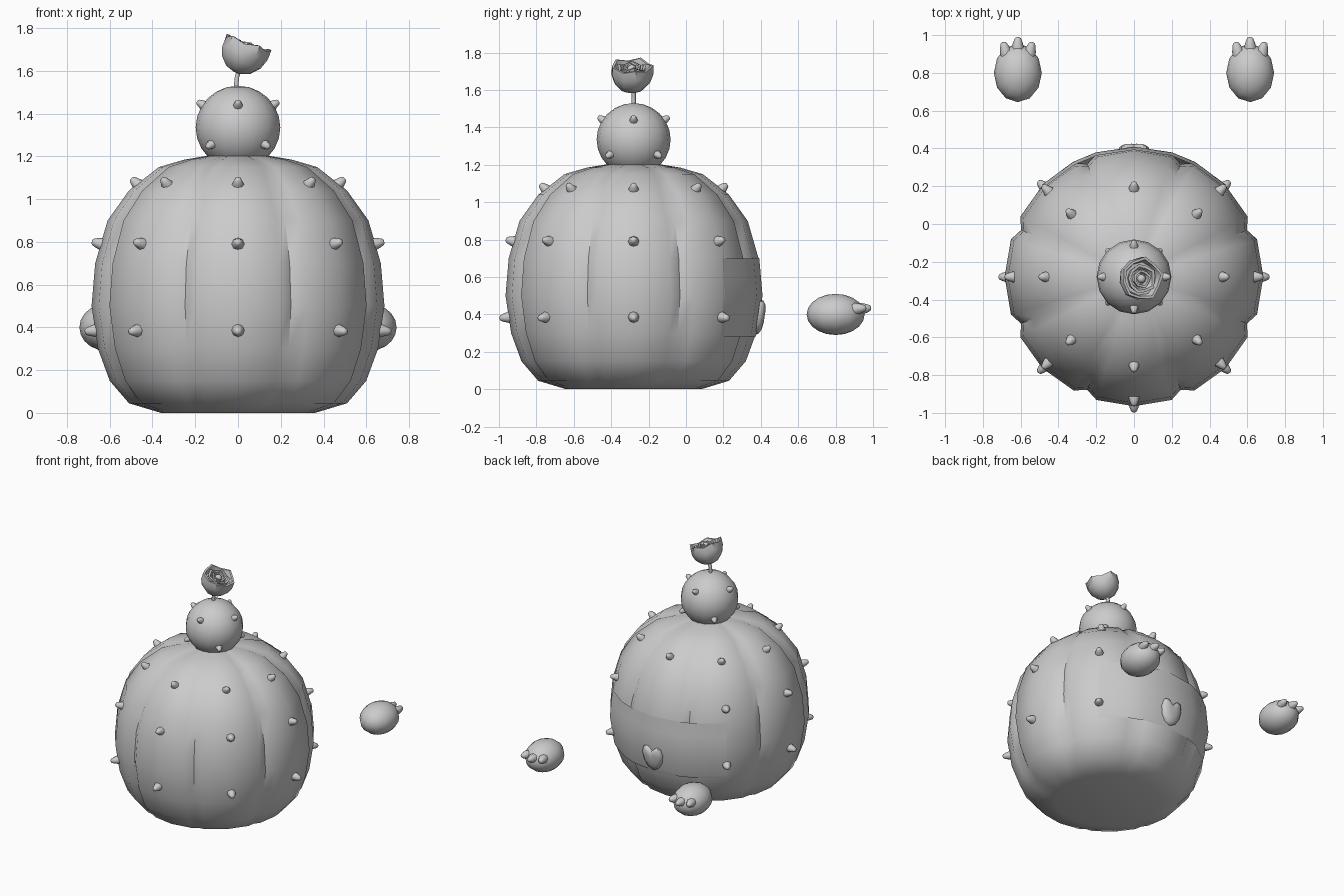
import bpy, bmesh, math
from mathutils import Vector, Matrix

if "Cube" in bpy.data.objects:
    bpy.data.objects.remove(bpy.data.objects["Cube"])

CY = -0.28  # y of the plant axis
mat = bpy.data.materials.new("plain grey")
mat.diffuse_color = (0.6, 0.6, 0.6, 1)
mat.use_nodes = True
mat.node_tree.nodes["Principled BSDF"].inputs["Base Color"].default_value = mat.diffuse_color


def finish(name, bm, angle=60):
    bmesh.ops.recalc_face_normals(bm, faces=bm.faces)
    me = bpy.data.meshes.new(name)
    bm.to_mesh(me)
    bm.free()
    me.materials.append(mat)
    ob = bpy.data.objects.new(name, me)
    bpy.context.collection.objects.link(ob)
    bpy.ops.object.select_all(action='DESELECT')
    ob.select_set(True)
    bpy.context.view_layer.objects.active = ob
    bpy.ops.object.shade_smooth_by_angle(angle=math.radians(angle))
    return ob


def loft(bm, rings, closed=True, caps=(True, True)):
    """Skin a list of point rings."""
    vs = [[bm.verts.new(p) for p in r] for r in rings]
    n = len(vs[0])
    for a, b in zip(vs, vs[1:]):
        for i in range(n if closed else n - 1):
            j = (i + 1) % n
            bm.faces.new((a[i], a[j], b[j], b[i]))
    if caps[0]:
        bm.faces.new(vs[0])
    if caps[1]:
        bm.faces.new(vs[-1])


def polar(r, deg, z):
    a = math.radians(deg)
    return Vector((r * math.cos(a), CY + r * math.sin(a), z))


def ellipsoid(name, c, size, seg, rings):
    bm = bmesh.new()
    bmesh.ops.create_uvsphere(bm, u_segments=seg, v_segments=rings, radius=1)
    bm.transform(Matrix.Translation(c) @ Matrix.Diagonal((*size, 1)))
    return finish(name, bm)


def spike(name, p, d, s=1.0):
    """Blunt rounded thorn at p pointing along d."""
    bm = bmesh.new()
    prof = [(0.031, -0.03), (0.03, 0.0), (0.022, 0.025), (0.015, 0.042), (0.007, 0.047)]
    loft(bm, [[(r * s * math.cos(k * math.pi / 4), r * s * math.sin(k * math.pi / 4), h * s)
               for k in range(8)] for r, h in prof])
    bm.transform(Matrix.Translation(p) @ Vector(d).to_track_quat('Z', 'Y').to_matrix().to_4x4())
    return finish(name, bm)


# Ribbed body: (radius, height, groove depth)
PROFILE = [(0.36, 0, 0.01), (0.51, 0.045, 0.03), (0.60, 0.15, 0.05), (0.655, 0.3, 0.055),
           (0.685, 0.5, 0.055), (0.668, 0.7, 0.055), (0.61, 0.9, 0.06), (0.51, 1.04, 0.07),
           (0.37, 1.15, 0.09), (0.25, 1.185, 0.12), (0.13, 1.205, 0.15)]


def radius_at(z):
    for (r0, z0, _), (r1, z1, _) in zip(PROFILE, PROFILE[1:]):
        if z0 <= z <= z1:
            return r0 + (r1 - r0) * (z - z0) / (z1 - z0)


bm = bmesh.new()
rings = []
for r, z, g in PROFILE:
    ring = []
    for k in range(8):
        for off, f in ((-22.5, 1 - g), (-17, 1 - g * 0.1), (0, 1), (17, 1 - g * 0.1)):
            ring.append(polar(r * f, 45 * k + off, z))
    rings.append(ring)
loft(bm, rings)
finish("ribbed_body", bm, 50)

# Body thorns, leaving the patch area at the back clear
for z, r in ((1.065, 0.465), (0.79, 0.638), (0.385, 0.67)):
    slope = (radius_at(z - 0.05) - radius_at(z + 0.05)) / 0.1
    for k in range(8):
        if k == 2 and z < 1:
            continue
        p = polar(r, 45 * k, z)
        a = math.radians(45 * k)
        spike("body_thorn", p, (math.cos(a), math.sin(a), min(slope, 1.3) * 0.8))

# Smooth patch wrapped over the back
bm = bmesh.new()
loft(bm, [[polar(radius_at(z) * 1.006, a, z) for a in (45, 62, 73, 90, 107, 118, 135)]
          for z in (0.28, 0.3, 0.4, 0.5, 0.6, 0.7)], closed=False, caps=(False, False))
bm.normal_update()
patch = finish("back_patch", bm)

# Notched heart-shaped tab on the patch
bm = bmesh.new()
outline = [(0, 0.055), (0.035, 0.085), (0.065, 0.08), (0.08, 0.03), (0.068, -0.03), (0.04, -0.075),
           (0, -0.095)]
outline += [(-x, z) for x, z in outline[-2:0:-1]]


def tab_y(z):
    return CY + radius_at(z) * 1.0


loft(bm, [[(x * s, tab_y(0.39 + z * s) + h, 0.39 + z * s) for x, z in outline]
          for s, h in ((1, -0.005), (1, 0.012), (0.75, 0.026), (0.35, 0.032))])
finish("back_tab", bm)

# Head with thorns
ellipsoid("head", (0, CY, 1.335), (0.198, 0.198, 0.195), 16, 12)
for k in range(8):
    a = math.radians(45 * k)
    up = 0.105 if k % 2 == 0 else -0.08
    d = Vector((math.cos(a) * math.sqrt(0.195 ** 2 - up ** 2),
                math.sin(a) * math.sqrt(0.195 ** 2 - up ** 2), up))
    spike("head_thorn", Vector((0, CY, 1.335)) + d * 0.97, d, 0.8)

# Floating hands with three fingers each
for s in (-1, 1):
    c = Vector((0.615 * s, 0.8, 0.4))
    ellipsoid("hand", c, (0.127, 0.155, 0.11), 12, 10)
    for dx, dy in ((-0.065, 0.115), (0, 0.14), (0.065, 0.115)):
        spike("finger", c + Vector((dx, dy, 0.03)), (dx * 4, 1, 0.1), 1.05)

# Curved flower stem
cu = bpy.data.curves.new("flower_stem", 'CURVE')
cu.dimensions = '3D'
cu.bevel_depth = 0.012
cu.bevel_resolution = 1
sp = cu.splines.new('POLY')
pts = [(-0.005, 1.5), (-0.008, 1.54), (-0.004, 1.575), (0.008, 1.61)]
sp.points.add(len(pts) - 1)
for q, (x, z) in zip(sp.points, pts):
    q.co = (x, CY, z, 1)
cu.materials.append(mat)
bpy.context.collection.objects.link(bpy.data.objects.new("flower_stem", cu))

# Tilted flower: nested petal cups and a bud
tilt = Matrix.Translation((-0.005, CY - 0.01, 1.59)) @ Matrix.Rotation(math.radians(20), 4, 'Y')


def cup(name, prof, n, wave, turn):
    bm = bmesh.new()
    loft(bm, [[(r * (1 + w * wave * math.cos(math.pi * k)) * math.cos(2 * math.pi * k / n + turn),
                r * (1 + w * wave * math.cos(math.pi * k)) * math.sin(2 * math.pi * k / n + turn),
                h + 0.008 * w * math.cos(math.pi * k)) for k in range(n)]
              for r, h, w in prof])
    bm.transform(tilt)
    finish(name, bm, 50)


cup("outer_petals", [(0.015, 0, 0), (0.06, 0.015, 0), (0.098, 0.055, 0.3), (0.113, 0.1, 0.6),
                     (0.112, 0.148, 1), (0.098, 0.148, 1), (0.088, 0.11, 0.3)], 10, 0.05, 0.2)
cup("inner_petals", [(0.07, 0.1, 0), (0.077, 0.14, 1), (0.062, 0.14, 1), (0.052, 0.112, 0)],
    10, 0.05, 0.6)
cup("centre_petals", [(0.045, 0.1, 0), (0.048, 0.143, 1), (0.036, 0.143, 1), (0.03, 0.118, 0)],
    8, 0.05, 0.3)
ellipsoid("flower_bud", tilt @ Vector((0, 0, 0.13)), (0.024, 0.024, 0.024), 8, 6)
